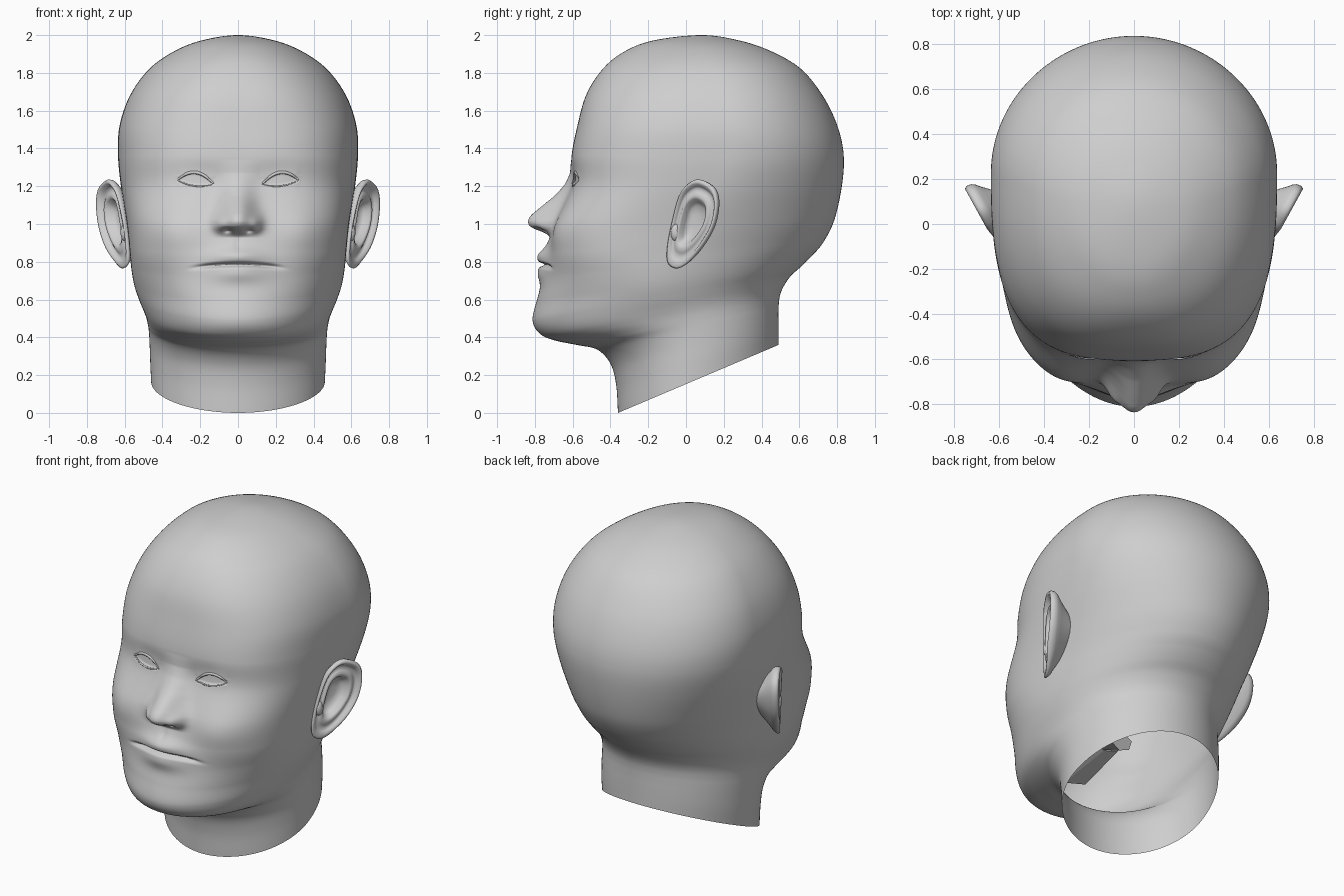
import bpy, bmesh, math
from mathutils import Matrix, Vector
from mathutils.bvhtree import BVHTree

if "Cube" in bpy.data.objects:
    bpy.data.objects.remove(bpy.data.objects["Cube"])

clay = bpy.data.materials.new("clay_grey")
clay.use_nodes = True
clay.diffuse_color = (0.62, 0.62, 0.62, 1)
for node in clay.node_tree.nodes:
    if node.type == 'BSDF_PRINCIPLED':
        node.inputs["Base Color"].default_value = clay.diffuse_color


def finish(name, bm, smooth=True):
    bmesh.ops.recalc_face_normals(bm, faces=bm.faces)
    mesh = bpy.data.meshes.new(name)
    bm.to_mesh(mesh)
    bm.free()
    mesh.materials.append(clay)
    for poly in mesh.polygons:
        poly.use_smooth = smooth
    obj = bpy.data.objects.new(name, mesh)
    bpy.context.collection.objects.link(obj)
    return obj


def bridge(bm, rings):
    for a, b in zip(rings, rings[1:]):
        n = len(a)
        for j in range(n):
            k = (j + 1) % n
            bm.faces.new((a[j], a[k], b[k], b[j]))


def cap(bm, ring, point):
    tip = bm.verts.new(point)
    for j, v in enumerate(ring):
        bm.faces.new((v, ring[(j + 1) % len(ring)], tip))


def spline(a, b, c, d, t):
    return [0.5 * (2 * q + (r - p) * t + (2 * p - 5 * q + 4 * r - s) * t * t
                   + (3 * q - p - 3 * r + s) * t ** 3)
            for p, q, r, s in zip(a, b, c, d)]


def smoothstep(t):
    t = max(0.0, min(1.0, t))
    return t * t * (3 - 2 * t)


def table(pairs, z):
    # lookup in a list of (height, value), rising in height
    if z <= pairs[0][0]:
        return pairs[0][1]
    for (za, a), (zb, b) in zip(pairs, pairs[1:]):
        if z <= zb:
            return a + (b - a) * (z - za) / (zb - za)
    return pairs[-1][1]


def bump(x, z, cx, cz, sx, sz):
    return math.exp(-((x - cx) / sx) ** 2 - ((z - cz) / sz) ** 2)


# Section rows: front y, front z, back y, back z, half width, widest y, front squareness
ROWS = [
    (-.36, 0, .49, .36, .46, .03, 1.95),
    (-.37, .15, .49, .42, .465, .03, 1.95),
    (-.40, .26, .49, .48, .468, .02, 1.95),
    (-.47, .335, .49, .535, .472, 0, 2),
    (-.58, .36, .492, .585, .478, -.03, 2.05),
    (-.70, .385, .50, .63, .487, -.06, 2.1),
    (-.775, .42, .52, .675, .502, -.09, 2.05),
    (-.812, .49, .555, .725, .526, -.12, 1.95),
    (-.787, .60, .61, .775, .55, -.14, 2),
    (-.742, .72, .665, .83, .565, -.13, 2.35),
    (-.71, .85, .725, .90, .575, -.09, 2.9),
    (-.69, 1, .785, 1.02, .59, .02, 3.2),
    (-.61, 1.2, .825, 1.2, .62, .15, 3),
    (-.606, 1.36, .835, 1.36, .635, .22, 2.9),
    (-.575, 1.52, .805, 1.51, .628, .22, 2.75),
    (-.53, 1.68, .73, 1.67, .575, .2, 2.5),
    (-.45, 1.81, .61, 1.82, .475, .16, 2.3),
    (-.34, 1.905, .45, 1.915, .345, .11, 2.1),
    (-.18, 1.97, .28, 1.972, .195, .08, 2.1),
    (.08, 2, .08, 2, 0, .08, 2.1)]

NOSE = [(.93, 0), (.945, .018), (.96, .055), (.975, .1), (.99, .13), (1.01, .147), (1.03, .15),
        (1.05, .144), (1.09, .115), (1.15, .068), (1.21, .034), (1.27, .01), (1.34, 0)]
NOSE_WIDTH = [(.96, .095), (1.02, .098), (1.1, .085), (1.25, .08)]


def lid_lines(p):
    # middle height and half opening of the eye at p from -1 (inner) to 1 (outer)
    arch = max(0.0, 1 - p * p)
    return 1.222 + 0.01 * p + 0.015 * arch, 0.036 * arch


def relief(x, z):
    # how far the face stands forward of the plain section
    x = abs(x)
    d = table(NOSE, z) * math.exp(-(x / table(NOSE_WIDTH, z)) ** 2.2)
    d += 0.03 * bump(x, z, .095, 1, .035, .04)           # nostril wings
    d -= 0.03 * bump(x, z, .055, .966, .022, .012)       # nostrils
    d += 0.045 * bump(x, z, 0, .82, .18, .12)            # muzzle
    line = .785 - .3 * x * x
    d += 0.028 * bump(x, z, 0, line + .048, .13, .04)    # upper lip
    d += 0.02 * bump(x, z, 0, line - .05, .13, .05)      # lower lip
    d -= 0.03 * math.exp(-((z - line) / .011) ** 2 - (x / .21) ** 5)
    d -= 0.006 * bump(x, z, 0, .89, .02, .04)            # groove above the lip
    d += 0.024 * bump(x, z, .34, .94, .14, .16)          # cheeks
    d -= 0.01 * bump(x, z, .2, 1.25, .1, .07)            # eye sockets
    p = (x - .225) / .097
    if abs(p) < 1:
        mid, half = lid_lines(p)
        q = (z - mid) / (half + .002)
        d += 0.008 * bump(x, z, .225, 1.24, .09, .05)
        d -= 0.012 * smoothstep((1 - abs(q)) * 3) * smoothstep((1 - abs(p)) * 5)
    return d


# Head and neck: one skin lofted from the open neck to the crown
SEGMENTS = 240
phantom_top = (ROWS[-2][2], ROWS[-2][3], ROWS[-2][0], ROWS[-2][1], -ROWS[-2][4]) + ROWS[-2][5:]
padded = [tuple(2 * a - b for a, b in zip(ROWS[0], ROWS[1]))] + ROWS + [phantom_top]
bm = bmesh.new()
rings = []
for i in range(len(ROWS) - 1):
    steps = 28 if 7 <= i <= 12 else 8
    for s in range(steps):
        yf, zf, yb, zb, w, c, nf = spline(*padded[i:i + 4], s / steps)
        ring = []
        for j in range(SEGMENTS):
            phi = 2 * math.pi * j / SEGMENTS
            ang = phi - 0.6 * math.sin(phi)
            sx, cy = math.sin(ang), math.cos(ang)
            depth, n = (c - yf, nf) if cy > 0 else (yb - c, 2)
            r = (abs(sx / w) ** n + abs(cy / depth) ** n) ** (-1 / n)
            x, y = r * sx, c - r * cy
            z = zf + (zb - zf) * (y - yf) / (yb - yf)
            y -= relief(x, z) * smoothstep((-y - .15) / .25)
            ring.append(bm.verts.new((x, y, z)))
        rings.append(ring)
bridge(bm, rings)
cap(bm, rings[-1], (0, ROWS[-1][0], ROWS[-1][1]))
head = finish("head_and_neck", bm)
surface = BVHTree.FromPolygons([v.co for v in head.data.vertices],
                               [p.vertices for p in head.data.polygons])


# Eyelids: thin tapered rims laid on the face
def eyelid(name, side, direction, radius):
    curve = bpy.data.curves.new(name, 'CURVE')
    curve.dimensions = '3D'
    curve.bevel_depth = radius
    curve.bevel_resolution = 3
    path = curve.splines.new('POLY')
    count = 25
    path.points.add(count - 1)
    for k, point in enumerate(path.points):
        p = -1 + 2 * k / (count - 1)
        mid, half = lid_lines(p)
        x, z = side * (.225 + .097 * p), mid + direction * half
        hit = surface.ray_cast(Vector((x, -2, z)), Vector((0, 1, 0)))[0]
        point.co = (x, hit.y + .001, z, 1)
        point.radius = 0.35 + 0.65 * math.sqrt(max(0, 1 - p * p))
    curve.materials.append(clay)
    bpy.context.collection.objects.link(bpy.data.objects.new(name, curve))


for side, label in ((1, "left"), (-1, "right")):
    eyelid(label + "_upper_eyelid", side, 1, .009)
    eyelid(label + "_lower_eyelid", side, -1, .005)

# Ears: outline in (y, z), swept from the thin back over the rolled rim into the bowl
OUTLINE = [(.08, 1.235), (.155, 1.19), (.175, 1.1), (.145, .97), (.06, .84), (-.03, .768),
           (-.09, .785), (-.1, .86), (-.075, 1), (-.03, 1.15), (.02, 1.215)]
SWEEP = [(.4, -.11), (.6, -.075), (.78, -.045), (.92, -.024), (.985, -.008), (1, .012),
         (.96, .026), (.89, .022), (.83, .004), (.77, -.008), (.68, .002), (.6, .012),
         (.52, .004), (.44, -.025), (.34, -.042), (.15, -.046)]
edge = []
count = len(OUTLINE)
for i in range(count):
    quad = [OUTLINE[(i + k) % count] for k in (-1, 0, 1, 2)]
    edge += [spline(*quad, t / 8) for t in range(8)]
hub = (.03, 1.02)


def ear_point(y, z, lift):
    return (.592 + .55 * (y + .08) + .87 * lift, y - .48 * lift, z)


bm = bmesh.new()
rings = []
for scale, lift in SWEEP:
    ring = []
    for y, z in edge:
        y, z = hub[0] + (y - hub[0]) * scale, hub[1] + (z - hub[1]) * scale
        if lift > 0:
            lift_here = lift * (0.35 + 0.65 * smoothstep((z - .76) / .14))
            lift_here *= 0.3 + 0.7 * smoothstep((y + .1) / .1)
        else:
            lift_here = lift
        ring.append(bm.verts.new(ear_point(y, z, lift_here)))
    rings.append(ring)
bridge(bm, rings)
cap(bm, rings[-1], ear_point(*hub, -.046))
ears = finish("ears", bm)
ears.modifiers.new("mirror", 'MIRROR')

# Small flap in front of each ear opening
bm = bmesh.new()
bmesh.ops.create_uvsphere(bm, u_segments=20, v_segments=12, radius=1)
bmesh.ops.scale(bm, vec=(.022, .026, .045), verts=bm.verts)
bmesh.ops.translate(bm, vec=(.6, -.055, .955), verts=bm.verts)
flaps = finish("ear_flaps", bm)
flaps.modifiers.new("mirror", 'MIRROR')

# Faceted mouth pocket with a short throat, seen only through the open neck
for name, sides, back, front, length, tilt, place in (
        ("mouth_pocket", 8, .14, .22, .35, 90, (0, -.44, .7)),
        ("throat", 6, .07, .1, .22, 60, (0, -.2, .64))):
    bm = bmesh.new()
    bmesh.ops.create_cone(bm, cap_ends=True, segments=sides, radius1=back, radius2=front,
                          depth=length)
    bmesh.ops.scale(bm, vec=(1, .7, 1), verts=bm.verts)
    turn = Matrix.Translation(place) @ Matrix.Rotation(math.radians(tilt), 4, 'X')
    bmesh.ops.transform(bm, matrix=turn, verts=bm.verts)
    finish(name, bm, smooth=False)
